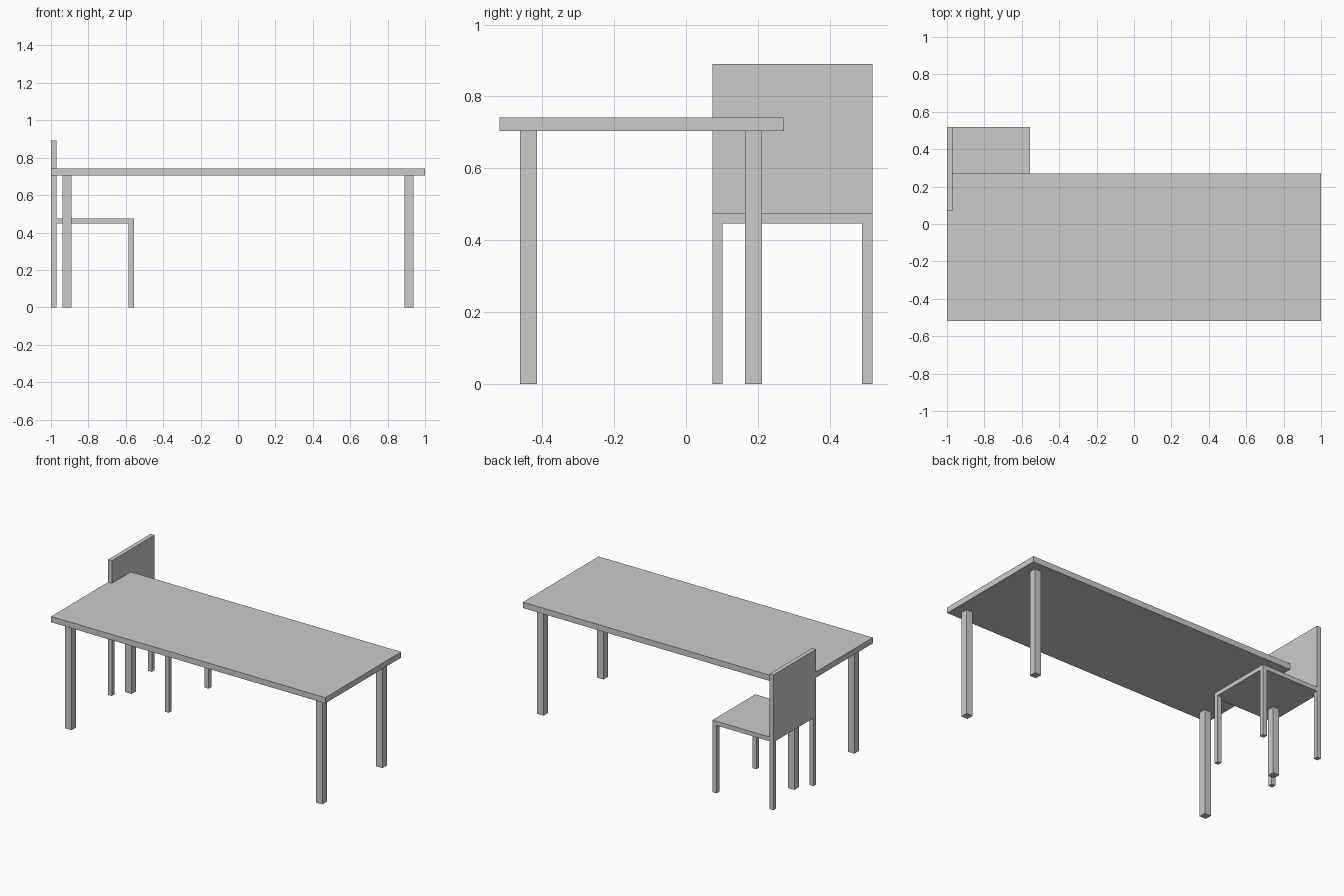
import bpy

default = bpy.data.objects.get("Cube")
if default:
    bpy.data.objects.remove(default, do_unlink=True)

# Single plain grey finish
grey = bpy.data.materials.new("light_grey")
grey.use_nodes = True
colour = (0.6, 0.6, 0.6, 1)
grey.diffuse_color = colour
grey.node_tree.nodes["Principled BSDF"].inputs["Base Color"].default_value = colour


def box(name, low, high):
    """Add a box spanning two opposite corners."""
    centre = [(a + b) / 2 for a, b in zip(low, high)]
    bpy.ops.mesh.primitive_cube_add(size=1, location=centre)
    obj = bpy.context.object
    obj.name = name
    obj.scale = [b - a for a, b in zip(low, high)]
    bpy.ops.object.transform_apply(location=False, rotation=False, scale=True)
    obj.data.materials.append(grey)


def four_legs(prefix, low, high, width, height):
    """Stand square legs inside the corners of a rectangle."""
    for side, x in (("right", low[0]), ("left", high[0] - width)):
        for end, y in (("front", low[1]), ("back", high[1] - width)):
            box(f"{prefix}_leg_{end}_{side}", (x, y, 0),
                (x + width, y + width, height))


# Table
box("table_top", (-1, -0.518, 0.704), (1, 0.271, 0.742))
four_legs("table", (-0.938, -0.461), (0.938, 0.211), 0.047, 0.704)

# Chair at the table's back right corner, facing along the table
box("chair_seat", (-1, 0.073, 0.447), (-0.556, 0.518, 0.475))
four_legs("chair", (-1, 0.073), (-0.556, 0.518), 0.029, 0.447)
box("chair_backrest", (-1, 0.073, 0.475), (-0.971, 0.518, 0.891))
